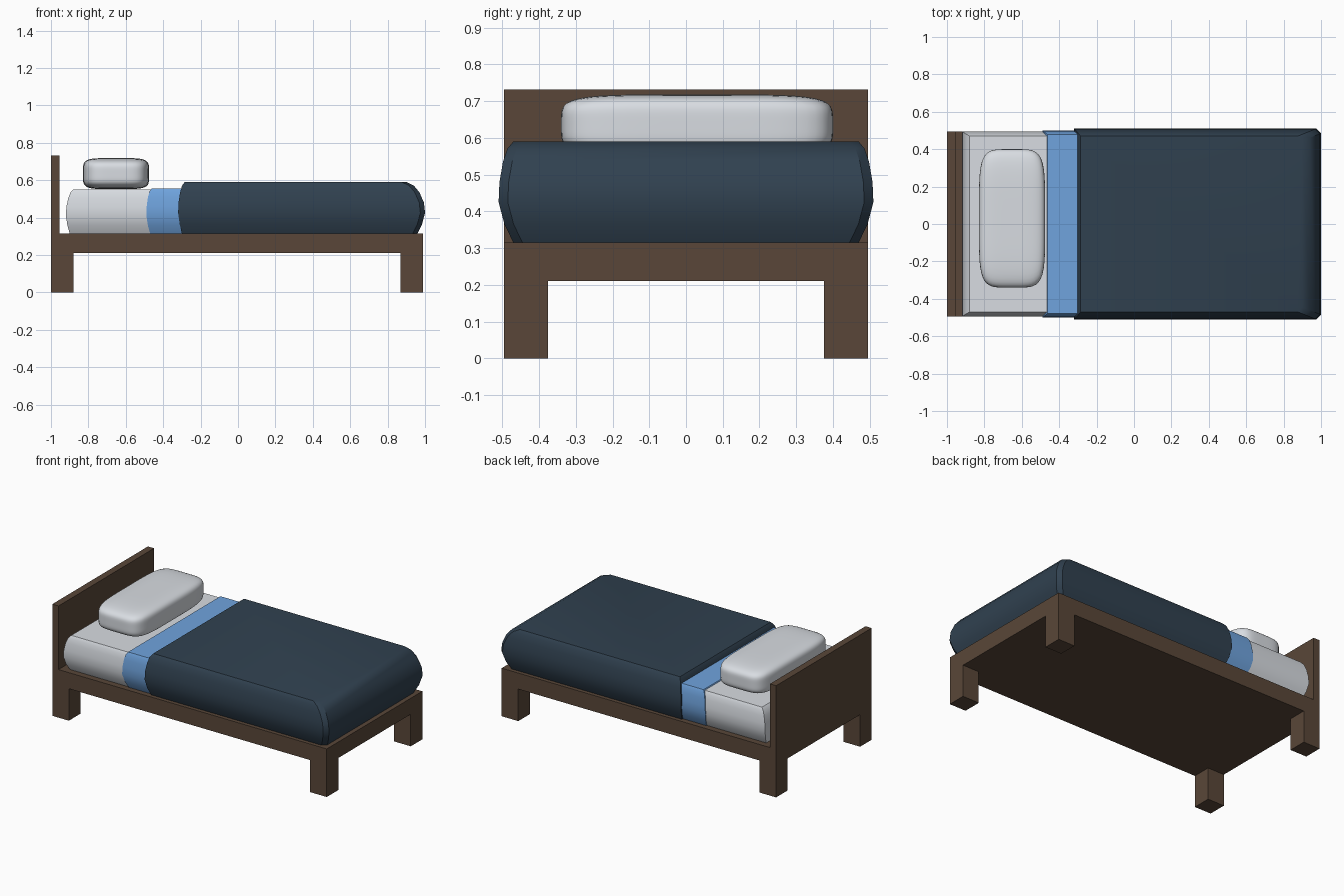
import bpy, bmesh, math
from mathutils import Vector

cube = bpy.data.objects.get("Cube")
if cube:
    bpy.data.objects.remove(cube, do_unlink=True)


def material(name, rgb):
    mat = bpy.data.materials.new(name)
    mat.use_nodes = True
    color = (*rgb, 1)
    mat.diffuse_color = color
    mat.node_tree.nodes["Principled BSDF"].inputs["Base Color"].default_value = color
    return mat


wood = material("dark wood", (0.1, 0.062, 0.04))
linen = material("white linen", (0.69, 0.72, 0.76))
sheet_blue = material("light blue cotton", (0.16, 0.37, 0.73))
navy = material("navy blanket", (0.03, 0.053, 0.08))


def finish(bm, name, mat, smooth_angle=None):
    bmesh.ops.recalc_face_normals(bm, faces=bm.faces)
    mesh = bpy.data.meshes.new(name)
    bm.to_mesh(mesh)
    bm.free()
    mesh.materials.append(mat)
    obj = bpy.data.objects.new(name, mesh)
    bpy.context.collection.objects.link(obj)
    if smooth_angle:
        bpy.ops.object.select_all(action="DESELECT")
        obj.select_set(True)
        bpy.context.view_layer.objects.active = obj
        bpy.ops.object.shade_smooth_by_angle(angle=math.radians(smooth_angle))
    return obj


def box(name, low, high, mat):
    bm = bmesh.new()
    bmesh.ops.create_cube(bm, size=1)
    low, high = Vector(low), Vector(high)
    for v in bm.verts:
        v.co = (low + high) / 2 + v.co * (high - low)
    return finish(bm, name, mat)


def bulged_slab(name, head, foot, half_width, bottom, top, folds, mat, corner):
    """Stack of outlines that swells at mid height; folds = top inset at head, foot, sides."""
    tuck = 0.04
    levels = [(0, tuck, 0), (0.18, tuck * 0.4, 0), (0.4, 0, 0),
              (0.6, 0, 0.06), (0.8, 0, 0.3), (0.93, 0, 0.6), (1, 0, 1)]
    bm = bmesh.new()
    rings = []
    for t, low_inset, fold in levels:
        a = head + low_inset * 0.5 + folds[0] * fold
        b = foot - low_inset - folds[1] * fold
        w = half_width - low_inset - folds[2] * fold
        z = bottom + t * (top - bottom)
        c = corner
        outline = [(a, -w), (b - c, -w), (b, c - w), (b, w - c), (b - c, w), (a, w)]
        rings.append([bm.verts.new((x, y, z)) for x, y in outline])
    for lower, upper in zip(rings, rings[1:]):
        for i in range(len(lower)):
            j = (i + 1) % len(lower)
            bm.faces.new((lower[i], lower[j], upper[j], upper[i]))
    bm.faces.new(rings[0])
    bm.faces.new(rings[-1])
    return finish(bm, name, mat, 28)


# Wooden frame, headboard and legs
side, deck, rail = 0.495, 0.315, 0.21
box("bed_frame", (-1, -side, rail), (0.99, side, deck), wood)
box("headboard", (-1, -side, rail), (-0.955, side, 0.732), wood)
leg = 0.12
for end, x in (("head", -1), ("foot", 0.99 - leg)):
    for hand, y in (("right", -side), ("left", side - leg)):
        box(f"{end}_{hand}_leg", (x, y, 0), (x + leg, y + leg, rail), wood)

# Mattress, folded sheet and blanket
bulged_slab("mattress", -0.92, 0.9, side, deck, 0.55, (0.04, 0.04, 0.025), linen, 0.02)
bulged_slab("folded_sheet", -0.49, 0.9, 0.5, deck, 0.556, (0.028, 0.04, 0.022), sheet_blue, 0.02)
bulged_slab("blanket", -0.32, 1, 0.51, deck, 0.59, (0.035, 0.1, 0.04), navy, 0.025)

# Pillow: a box rounded into a superellipsoid
bm = bmesh.new()
bmesh.ops.create_cube(bm, size=2)
bmesh.ops.subdivide_edges(bm, edges=bm.edges, cuts=15, use_grid_fill=True)
power = 5
for v in bm.verts:
    p = v.co / sum(abs(c) ** power for c in v.co) ** (1 / power)
    v.co = Vector((p.x * 0.177 - 0.652, p.y * 0.37 + 0.03, p.z * 0.083 + 0.635))
finish(bm, "pillow", linen, 60)
